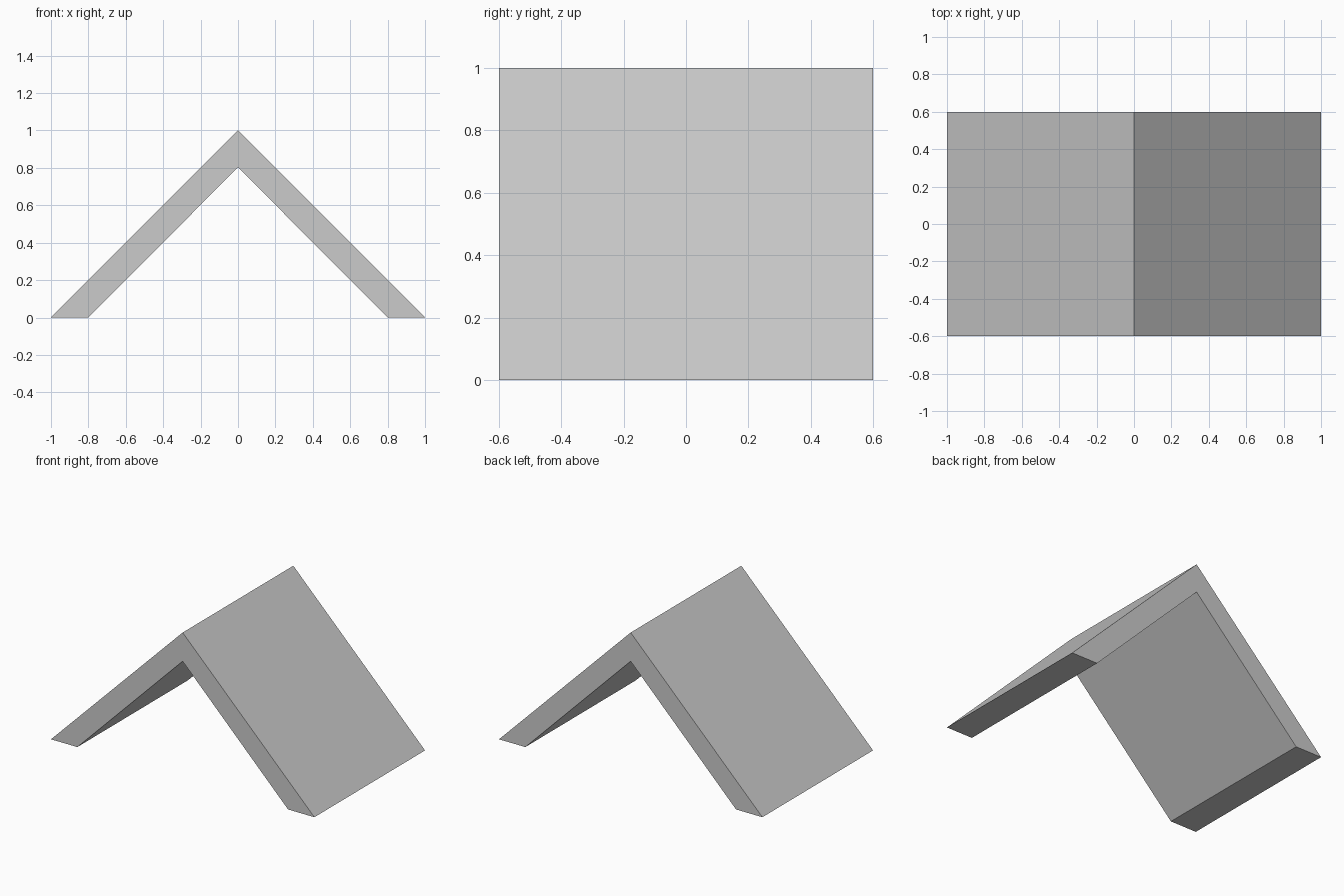
import bpy
import bmesh

if "Cube" in bpy.data.objects:
    bpy.data.objects.remove(bpy.data.objects["Cube"])

DEPTH = 1.2
OUTER, INNER = 1.0, 0.8

# Chevron cross-section of the gable roof, seen from the front
profile = [(-OUTER, 0), (-INNER, 0), (0, INNER + 0.003),
           (INNER, 0), (OUTER, 0), (0, OUTER)]

bm = bmesh.new()
section = bm.faces.new([bm.verts.new((x, -DEPTH / 2, z)) for x, z in profile])

# Extrude the section from front to back
extruded = bmesh.ops.extrude_face_region(bm, geom=[section], use_keep_orig=True)
back_verts = [g for g in extruded["geom"] if isinstance(g, bmesh.types.BMVert)]
bmesh.ops.translate(bm, verts=back_verts, vec=(0, DEPTH, 0))
bmesh.ops.recalc_face_normals(bm, faces=bm.faces[:])

mesh = bpy.data.meshes.new("gable_roof")
bm.to_mesh(mesh)
bm.free()
roof = bpy.data.objects.new("gable_roof", mesh)
bpy.context.collection.objects.link(roof)
